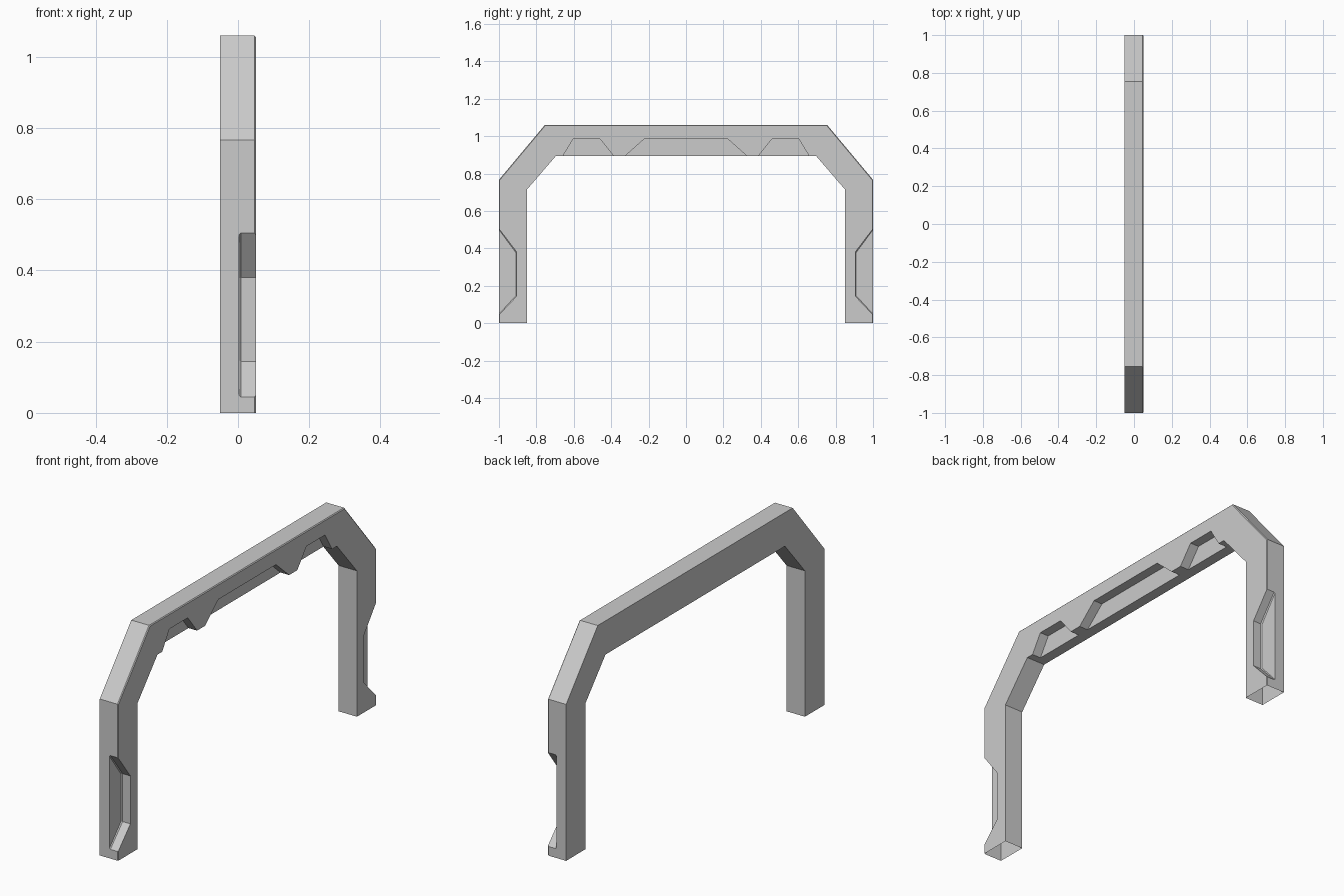
import bpy, bmesh

if "Cube" in bpy.data.objects:
    bpy.data.objects.remove(bpy.data.objects["Cube"])

C = 0.004  # edge chamfer


def loft(name, sections):
    """Solid through (x, [(y, z), ...]) sections that share a point count."""
    bm = bmesh.new()
    rings = [[bm.verts.new((x, y, z)) for y, z in pts] for x, pts in sections]
    n = len(rings[0])
    for a, b in zip(rings, rings[1:]):
        for i in range(n):
            j = (i + 1) % n
            bm.faces.new((a[i], a[j], b[j], b[i]))
    bm.faces.new(rings[0][::-1])
    bm.faces.new(rings[-1])
    bmesh.ops.recalc_face_normals(bm, faces=bm.faces)
    mesh = bpy.data.meshes.new(name)
    bm.to_mesh(mesh)
    bm.free()
    obj = bpy.data.objects.new(name, mesh)
    bpy.context.collection.objects.link(obj)
    return obj


def mirror(half):
    """Append the y-mirrored points in reverse order."""
    return half + [(-y, z) for y, z in reversed(half)]


# Arch frame: outer outline then inner outline, chamfered on the +x outer edge
outer = mirror([(-1, 0), (-1, 0.767), (-0.755, 1.06)])
outer_in = mirror([(-1 + C, 0), (-1 + C, 0.765), (-0.753, 1.06 - C)])
inner = mirror([(0.85, 0), (0.85, 0.715), (0.695, 0.895)])
arch = loft("arch_frame", [(-0.05, outer + inner), (0.05 - C, outer + inner),
                           (0.05, outer_in + inner)])

# Recess outlines: each with a slightly smaller floor outline
cutters = []


def recess(name, top, floor):
    cutters.append(loft(name, [(0.003, floor), (0.008, top), (0.1, top)]))


for s in (-1, 1):
    leg = [(1.1, 0.045), (1, 0.045), (0.905, 0.145), (0.905, 0.38), (1, 0.505), (1.1, 0.505)]
    leg_floor = [(1.1, 0.049), (1, 0.049), (0.91, 0.147), (0.91, 0.378), (1, 0.5), (1.1, 0.5)]
    recess("leg_recess_cutter", [(s * y, z) for y, z in leg],
           [(s * y, z) for y, z in leg_floor])

# Beam recesses: bottom-left, top-left, top-right, bottom-right y values
for a, b, c, d in ((-0.658, -0.603, -0.46, -0.388),
                   (-0.325, -0.223, 0.223, 0.325),
                   (0.388, 0.46, 0.603, 0.658)):
    pts = [(a, 0.8), (a, 0.895), (b, 0.985), (c, 0.985), (d, 0.895), (d, 0.8)]
    recess("beam_recess_cutter", pts, pts)

for cutter in cutters:
    mod = arch.modifiers.new("recess", 'BOOLEAN')
    mod.operation = 'DIFFERENCE'
    mod.solver = 'EXACT'
    mod.object = cutter

# Apply the cuts and open the feet underneath
graph = bpy.context.evaluated_depsgraph_get()
result = bpy.data.meshes.new_from_object(arch.evaluated_get(graph))
arch.modifiers.clear()
arch.data = result
for cutter in cutters:
    bpy.data.objects.remove(cutter)
bm = bmesh.new()
bm.from_mesh(result)
feet = [f for f in bm.faces if all(v.co.z < 0.001 for v in f.verts)]
bmesh.ops.delete(bm, geom=feet, context='FACES')
bm.to_mesh(result)
bm.free()
